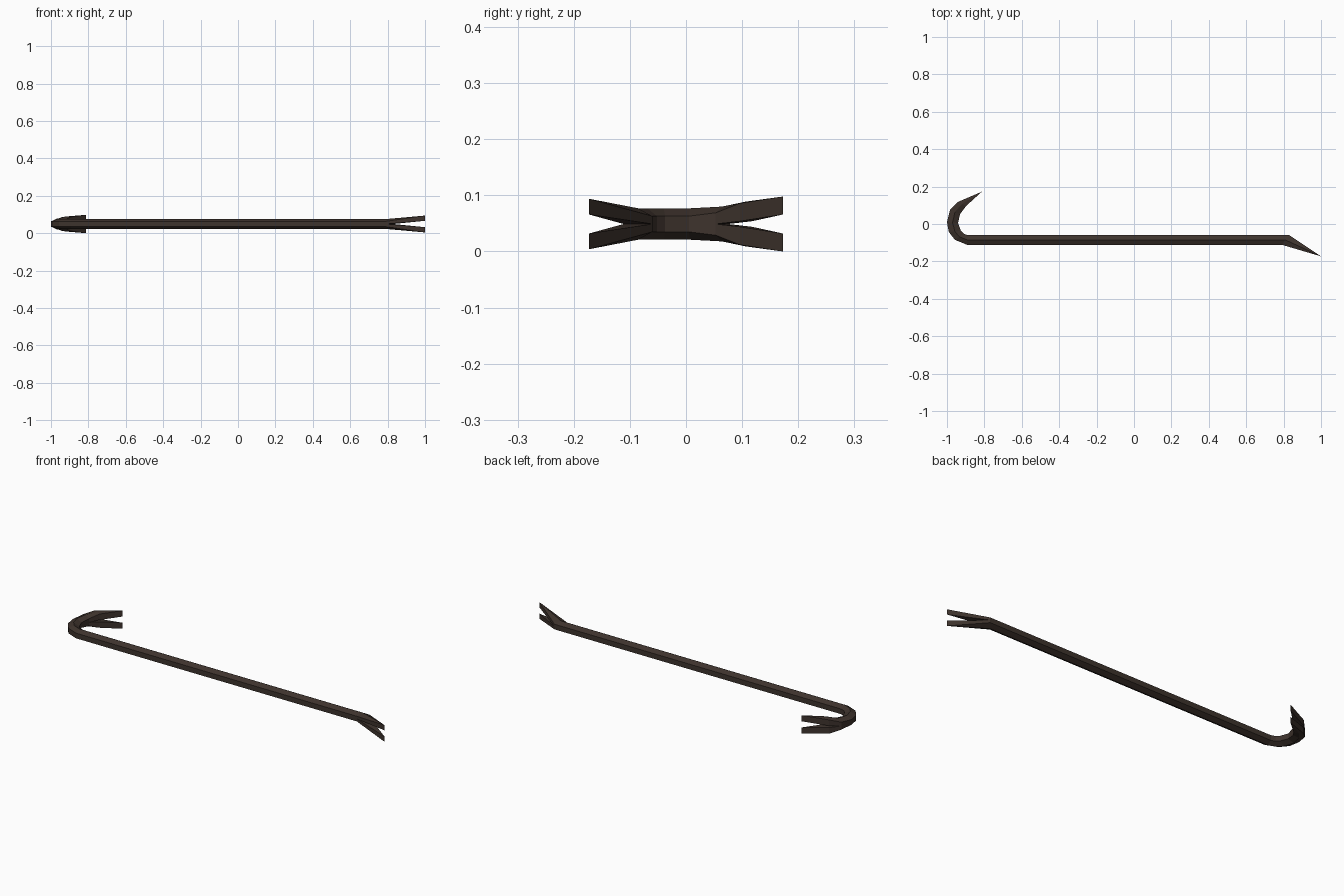
import bpy, bmesh

if "Cube" in bpy.data.objects:
    bpy.data.objects.remove(bpy.data.objects["Cube"])

CENTRE_Z = 0.049

# Sections from hook tip, round the bend, along the shaft, to the straight claw:
# inner x, inner y, outer x, outer y, flank half height, ridge half height, notch half gap
SECTIONS = [
    (-0.813, 0.173, -0.813, 0.173, 0.049, 0.049, 0.017),   # hook tip edge
    (-0.898, 0.096, -0.941, 0.118, 0.037, 0.040, 0.005),   # flared claw
    (-0.930, 0.053, -0.984, 0.075, 0.020, 0.031, 0.0),     # notch root
    (-0.941, 0.005, -1.000, 0.010, 0.014, 0.028, 0.0),     # bend
    (-0.925, -0.037, -0.990, -0.043, 0.014, 0.028, 0.0),
    (-0.910, -0.052, -0.957, -0.085, 0.014, 0.028, 0.0),
    (-0.888, -0.060, -0.893, -0.111, 0.014, 0.028, 0.0),   # shaft start
    (0.830, -0.060, 0.790, -0.111, 0.014, 0.028, 0.0),     # shaft end, mitred
    (1.000, -0.173, 1.000, -0.173, 0.045, 0.045, 0.017),   # straight claw tip edge
]

steel = bpy.data.materials.new("dark brown steel")
steel.diffuse_color = (0.048, 0.033, 0.026, 1)
steel.use_nodes = True
steel.node_tree.nodes["Principled BSDF"].inputs["Base Color"].default_value = steel.diffuse_color

bm = bmesh.new()

# Upper half of the hexagonal bar, lofted through the sections
rings = []
for ix, iy, ox, oy, flank, ridge, gap in SECTIONS:
    points = [(ix, iy, gap), (ix, iy, flank),
              ((ix + ox) / 2, (iy + oy) / 2, ridge),
              (ox, oy, flank), (ox, oy, gap)]
    rings.append([bm.verts.new(p) for p in points])

for i in range(len(rings) - 1):
    a, b = rings[i], rings[i + 1]
    for j in range(4):
        bm.faces.new((a[j], a[j + 1], b[j + 1], b[j]))
    # Notch walls between the prongs
    if SECTIONS[i][6] > 0 or SECTIONS[i + 1][6] > 0:
        bm.faces.new((a[4], a[0], b[0], b[4]))

# Mirror to the lower half and close up
geom = bm.verts[:] + bm.edges[:] + bm.faces[:]
bmesh.ops.mirror(bm, geom=geom, axis='Z', merge_dist=0.0001)
bmesh.ops.remove_doubles(bm, verts=bm.verts[:], dist=0.0001)
bmesh.ops.recalc_face_normals(bm, faces=bm.faces[:])
bmesh.ops.translate(bm, verts=bm.verts[:], vec=(0, 0, CENTRE_Z))

mesh = bpy.data.meshes.new("pry_bar")
bm.to_mesh(mesh)
bm.free()
mesh.materials.append(steel)
bar = bpy.data.objects.new("pry_bar", mesh)
bpy.context.collection.objects.link(bar)
